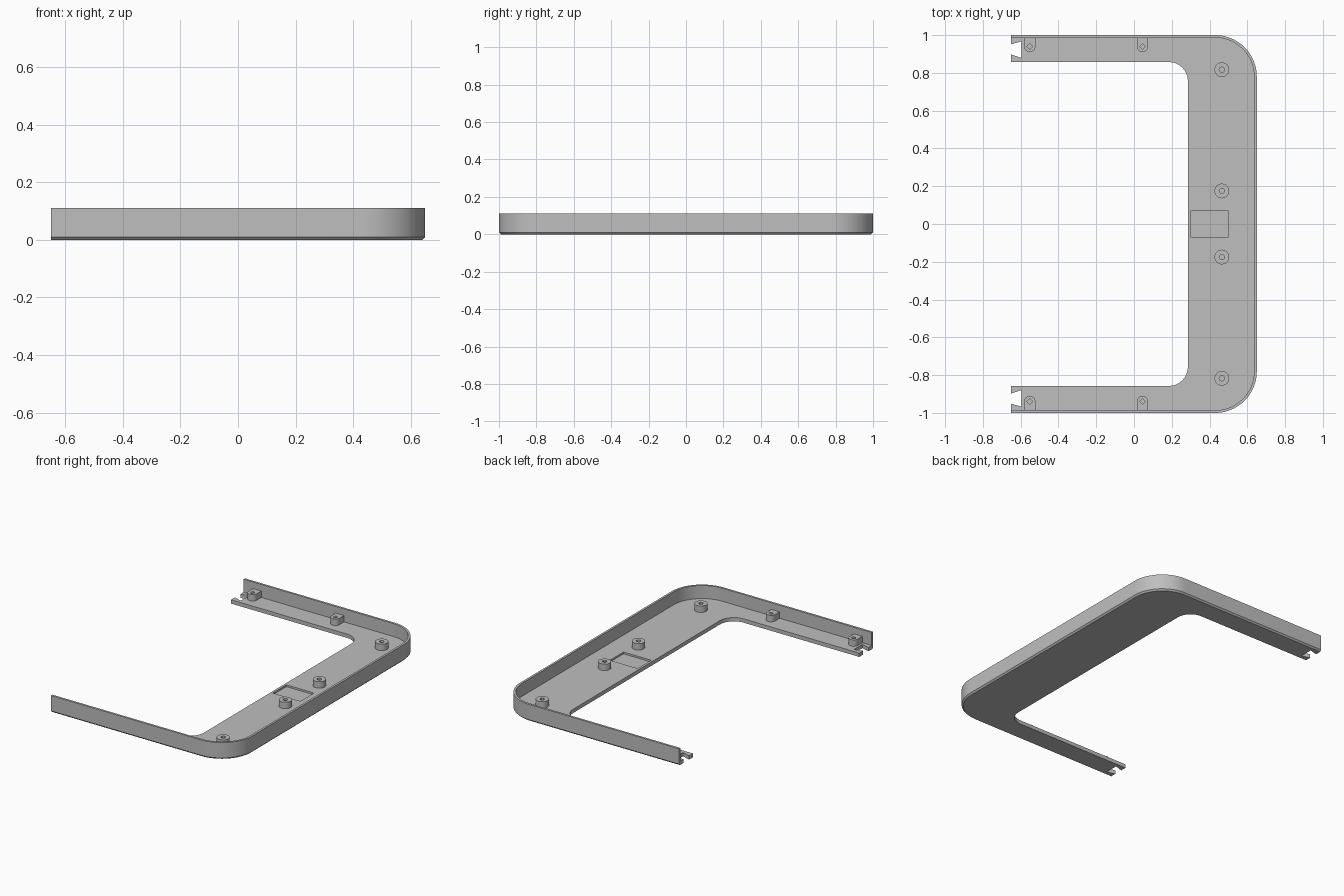
import bpy, bmesh
from math import sin, cos, pi, radians

cube = bpy.data.objects.get("Cube")
if cube:
    bpy.data.objects.remove(cube, do_unlink=True)

# Main sizes
X, Y, H = 0.65, 1.0, 0.11
WALL, FLOOR, CHAMFER = 0.014, 0.025, 0.01
OUTER_R, INNER_R = 0.22, 0.1
INNER_X, INNER_Y = 0.285, 0.857
BOSS_TOP = 0.067

grey = bpy.data.materials.new("plain grey")
grey.use_nodes = True
grey.diffuse_color = (0.52, 0.52, 0.52, 1)
grey.node_tree.nodes["Principled BSDF"].inputs["Base Color"].default_value = grey.diffuse_color


def arc(cx, cy, r, start, end, n):
    """Points on an arc, angles in degrees."""
    angles = [radians(start + (end - start) * i / n) for i in range(n + 1)]
    return [(cx + r * cos(a), cy + r * sin(a)) for a in angles]


def loft(name, levels):
    """Solid from matching outlines stacked at rising heights."""
    bm = bmesh.new()
    rings = [[bm.verts.new((x, y, z)) for x, y in pts] for pts, z in levels]
    n = len(rings[0])
    for low, high in zip(rings, rings[1:]):
        for i in range(n):
            j = (i + 1) % n
            bm.faces.new((low[i], low[j], high[j], high[i]))
    bm.faces.new(rings[0][::-1])
    bm.faces.new(rings[-1])
    bmesh.ops.recalc_face_normals(bm, faces=bm.faces)
    mesh = bpy.data.meshes.new(name)
    bm.to_mesh(mesh)
    bm.free()
    mesh.materials.append(grey)
    obj = bpy.data.objects.new(name, mesh)
    bpy.context.collection.objects.link(obj)
    return obj


def prism(name, pts, z0, z1):
    return loft(name, [(pts, z0), (pts, z1)])


def activate(obj):
    bpy.ops.object.select_all(action='DESELECT')
    obj.select_set(True)
    bpy.context.view_layer.objects.active = obj


def cut(obj, cutter):
    """Subtract the cutter, then discard it."""
    cutter.hide_render = True
    mod = obj.modifiers.new("cut", 'BOOLEAN')
    mod.operation, mod.solver, mod.object = 'DIFFERENCE', 'EXACT', cutter
    activate(obj)
    bpy.ops.object.modifier_apply(modifier=mod.name)
    bpy.data.objects.remove(cutter, do_unlink=True)


def smooth(obj):
    activate(obj)
    bpy.ops.object.shade_smooth_by_angle(angle=radians(30))


def outer_path(d, left):
    """Outer edge inset by d, from the right arm's tip round to the left arm's."""
    cx, cy, r = X - OUTER_R, Y - OUTER_R, OUTER_R - d
    return ([(left, d - Y)] + arc(cx, -cy, r, -90, 0, 20)
            + arc(cx, cy, r, 0, 90, 20) + [(left, Y - d)])


def body_outline(d):
    """Whole C shape, with dovetail notches in the arm tips."""
    cx, cy = INNER_X - INNER_R, INNER_Y - INNER_R
    notch = [(-X, 0.952), (-0.595, 0.967), (-0.595, 0.879), (-X, 0.897)]
    inner = [(-X, INNER_Y)] + arc(cx, cy, INNER_R, 90, 0, 12)
    half = notch + inner
    return outer_path(d, -X) + half + [(x, -y) for x, y in reversed(half)]


# Tray: C-shaped floor with an outer wall and chamfered foot
tray = loft("tray", [(body_outline(CHAMFER), 0), (body_outline(0), CHAMFER),
                     (body_outline(0), H)])
cut(tray, prism("cavity_cutter", outer_path(WALL, -X - 0.1), FLOOR, H + 0.1))

# Shallow rectangular pocket in the floor
pocket = [(0.3, -0.07), (0.5, -0.07), (0.5, 0.07), (0.3, 0.07)]
cut(tray, prism("pocket_cutter", pocket, FLOOR - 0.012, H))
smooth(tray)

for side, label in ((1, "back"), (-1, "front")):
    # Round screw bosses along the wide side
    for y, place in ((0.817, "corner"), (0.175, "middle")):
        boss = prism(f"{label}_{place}_boss",
                     arc(0.465, side * y, 0.039, 0, 345, 23), FLOOR - 0.005, BOSS_TOP)
        cut(boss, prism("hole_cutter", arc(0.465, side * y, 0.014, 0, 330, 11),
                        FLOOR, H))
        smooth(boss)
    # Round-nosed screw blocks against the arm walls
    for x, place in ((-0.552, "tip"), (0.045, "arm")):
        nose = arc(x, 0.94, 0.03, 180, 360, 12)
        shape = [(x - 0.03, Y - 0.008)] + nose + [(x + 0.03, Y - 0.008)]
        block = prism(f"{label}_{place}_block", [(px, side * py) for px, py in shape],
                      FLOOR - 0.005, BOSS_TOP)
        cut(block, prism("hole_cutter", arc(x, side * 0.94, 0.015, 0, 270, 3),
                         FLOOR, H))
        smooth(block)
